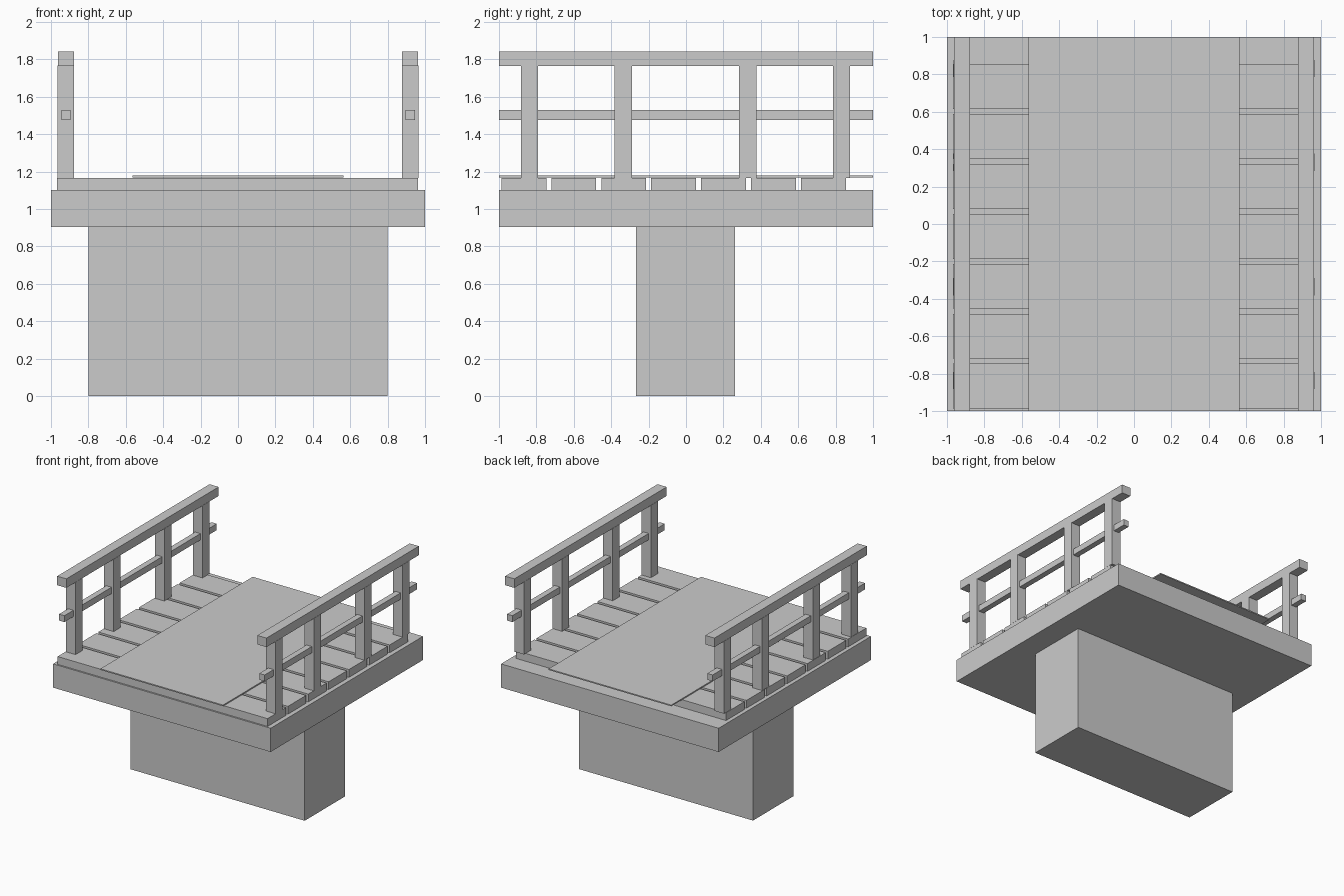
import bpy

if "Cube" in bpy.data.objects:
    bpy.data.objects.remove(bpy.data.objects["Cube"])


def box(name, x, y, z):
    """Flat-sided box from (min, max) ranges on each axis."""
    bpy.ops.mesh.primitive_cube_add(
        size=1, location=[(a + b) / 2 for a, b in (x, y, z)])
    ob = bpy.context.object
    ob.name = name
    ob.scale = [b - a for a, b in (x, y, z)]
    bpy.ops.object.transform_apply(location=False, rotation=False, scale=True)
    return ob


# Support pier and deck slab
box("pier", (-0.8, 0.8), (-0.267, 0.263), (0, 0.905))
box("deck_slab", (-1, 1), (-1, 1), (0.905, 1.102))

# Cross planks, evenly spaced with the last one missing at the back
for i in range(7):
    y = -0.987 + i * 0.267
    box(f"plank_{i + 1}", (-0.967, 0.963), (y, y + 0.24), (1.102, 1.167))

# Thin walkway sheet over the planks
box("walkway_sheet", (-0.565, 0.563), (-1, 1), (1.168, 1.178))

# Railings on both sides
for side, s in (("left", -1), ("right", 1)):
    def span(a, b):
        return tuple(sorted((s * a, s * b)))

    for i, y in enumerate((-0.836, -0.335, 0.33, 0.832)):
        box(f"{side}_post_{i + 1}", span(0.876, 0.964),
            (y - 0.046, y + 0.046), (1.167, 1.768))
    box(f"{side}_top_rail", span(0.878, 0.962), (-1, 1), (1.766, 1.841))
    box(f"{side}_middle_rail", span(0.896, 0.945), (-1, 1), (1.477, 1.53))
